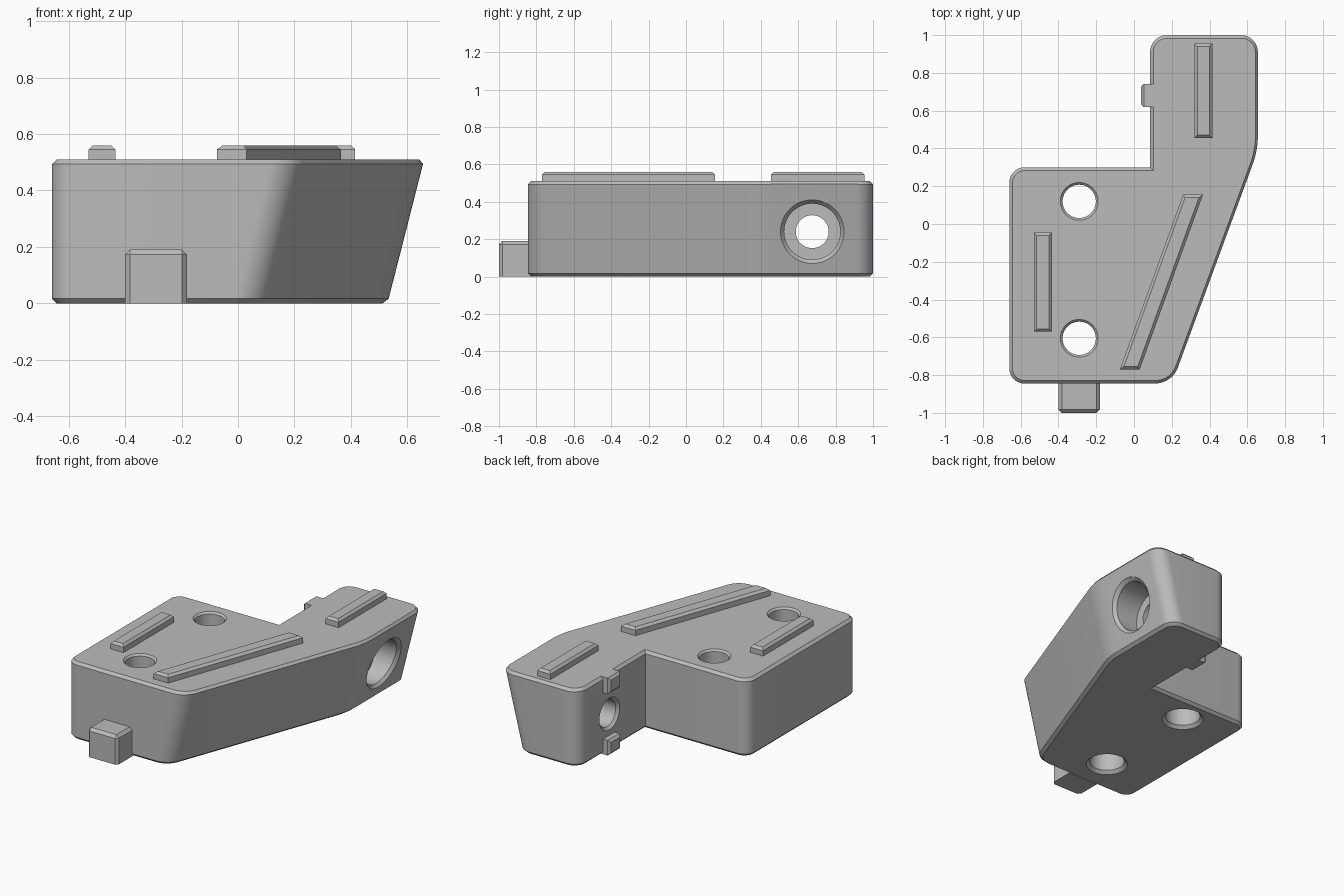
import bpy, bmesh, math
from mathutils import Vector, Matrix

if "Cube" in bpy.data.objects:
    bpy.data.objects.remove(bpy.data.objects["Cube"], do_unlink=True)

# Single grey material
GREY = (0.5, 0.5, 0.5, 1)
grey = bpy.data.materials.new("plain_grey")
grey.use_nodes = True
grey.diffuse_color = GREY
grey.node_tree.nodes["Principled BSDF"].inputs["Base Color"].default_value = GREY


def finish(name, bm):
    bmesh.ops.recalc_face_normals(bm, faces=bm.faces)
    mesh = bpy.data.meshes.new(name)
    bm.to_mesh(mesh)
    bm.free()
    obj = bpy.data.objects.new(name, mesh)
    bpy.context.collection.objects.link(obj)
    mesh.materials.append(grey)
    return obj


def activate(obj):
    bpy.ops.object.select_all(action='DESELECT')
    obj.select_set(True)
    bpy.context.view_layer.objects.active = obj


def loft(rings):
    """Closed solid through a list of equal-length rings of points."""
    bm = bmesh.new()
    loops = [[bm.verts.new(p) for p in ring] for ring in rings]
    n = len(loops[0])
    for a, b in zip(loops, loops[1:]):
        for i in range(n):
            j = (i + 1) % n
            bm.faces.new((a[i], a[j], b[j], b[i]))
    bm.faces.new(loops[0][::-1])
    bm.faces.new(loops[-1])
    bmesh.ops.recalc_face_normals(bm, faces=bm.faces)
    return bm


def chamfer(bm, size, rule):
    """Chamfer every edge whose two end points pass the rule."""
    edges = [e for e in bm.edges if rule(e.verts[0].co, e.verts[1].co)]
    bmesh.ops.bevel(bm, geom=edges, offset=size, segments=1,
                    affect='EDGES', profile=0.5)


def prism(points, z0, z1):
    return loft([[(x, y, z) for x, y in points] for z in (z0, z1)])


def box(x0, x1, y0, y1, z0, z1):
    return prism([(x0, y0), (x1, y0), (x1, y1), (x0, y1)], z0, z1)


def rounded(corners, steps=10):
    """Outline with filleted corners; each point keeps its corner's shift."""
    out = []
    for i, (x, y, r, shift) in enumerate(corners):
        p = Vector((x, y))
        if r == 0:
            out.append((x, y, shift))
            continue
        u = (Vector(corners[i - 1][:2]) - p).normalized()
        v = (Vector(corners[(i + 1) % len(corners)][:2]) - p).normalized()
        half = u.angle(v) / 2
        centre = p + (u + v).normalized() * (r / math.sin(half))
        start = p + u * (r / math.tan(half)) - centre
        end = p + v * (r / math.tan(half)) - centre
        sweep = math.pi - 2 * half
        sign = 1 if start.cross(end) > 0 else -1
        for k in range(steps + 1):
            q = centre + Matrix.Rotation(sign * sweep * k / steps, 2) @ start
            out.append((q.x, q.y, shift))
    return out


# Main body: the whole +x wall leans inward towards the bottom
TOP, LEAN, MID = 0.51, 0.13, 0.24
outline = rounded([
    (-0.66, -0.845, 0.08, 0), (0.205, -0.845, 0.13, LEAN),
    (0.66, 0.39, 0.45, LEAN), (0.66, 1, 0.09, LEAN),
    (0.085, 1, 0.09, 0), (0.085, 0.3, 0, 0), (-0.66, 0.3, 0.08, 0)])
bm = loft([[(x - s, y, 0) for x, y, s in outline],
           [(x, y, TOP) for x, y, s in outline]])
chamfer(bm, 0.017, lambda a, b: abs(a.z - b.z) < 0.001)
body = finish("body", bm)


def cutter(profile, place, lean=0.0):
    """Lathe of (radius, distance, leans) rings along an axis."""
    rings = []
    for r, t, leans in profile:
        ring = []
        for k in range(48):
            a = math.tau * k / 48
            c, s = r * math.cos(a), r * math.sin(a)
            ring.append(place(c, s, t + (lean * s if leans else 0)))
        rings.append(ring)
    return finish("cutter", loft(rings))


def cut(tool):
    tool.hide_render = True
    mod = body.modifiers.new("hole", 'BOOLEAN')
    mod.operation = 'DIFFERENCE'
    mod.solver = 'EXACT'
    mod.object = tool
    activate(body)
    bpy.ops.object.modifier_apply(modifier=mod.name)
    bpy.data.objects.remove(tool, do_unlink=True)


# Two vertical screw holes, wider from below
for hole_y in (0.12, -0.605):
    cut(cutter([(0.137, -0.01, 0), (0.107, 0.02, 0), (0.107, 0.25, 0),
                (0.088, 0.25, 0), (0.088, TOP - 0.012, 0), (0.11, TOP + 0.01, 0)],
               lambda c, s, t: (-0.29 + c, hole_y + s, t)))

# Cross hole through the arm with a wide counterbore on the leaning wall
slope = LEAN / TOP
wall = 0.66 - LEAN + slope * MID
cut(cutter([(0.115, 0.075, 0), (0.088, 0.102, 0), (0.088, 0.42, 0),
            (0.15, 0.42, 0), (0.15, wall - 0.02, 1), (0.17, wall, 1),
            (0.18, wall + 0.01, 1)],
           lambda c, s, t: (t, 0.675 + c, MID + s), slope))

# Raised ribs on the top face
ribs = {
    "side_rib": [(-0.53, -0.57), (-0.435, -0.57), (-0.435, -0.045), (-0.53, -0.045)],
    "arm_rib": [(0.32, 0.455), (0.415, 0.455), (0.415, 0.955), (0.32, 0.955)],
    "slanted_rib": [(-0.075, -0.77), (0.03, -0.77), (0.365, 0.155), (0.26, 0.155)],
}
parts = [body]
for name, points in ribs.items():
    bm = prism(points, TOP - 0.01, TOP + 0.05)
    chamfer(bm, 0.015, lambda a, b: min(a.z, b.z) > TOP)
    parts.append(finish(name, bm))

# Front foot block
bm = box(-0.4, -0.18, -1, -0.83, 0, 0.19)
chamfer(bm, 0.018, lambda a, b: max(a.z, b.z) > 0.1 and min(a.y, b.y) < -0.9
        and not (a.y > -0.9 and b.y > -0.9))
parts.append(finish("front_foot", bm))

# Small locating tabs above and below the cross hole
for name, z0, z1 in (("upper_tab", 0.405, TOP), ("lower_tab", 0, 0.1)):
    bm = box(0.037, 0.11, 0.62, 0.742, z0, z1)
    chamfer(bm, 0.015, lambda a, b: max(a.x, b.x) < 0.05)
    parts.append(finish(name, bm))

for obj in parts:
    activate(obj)
    bpy.ops.object.shade_smooth_by_angle(angle=math.radians(30))
